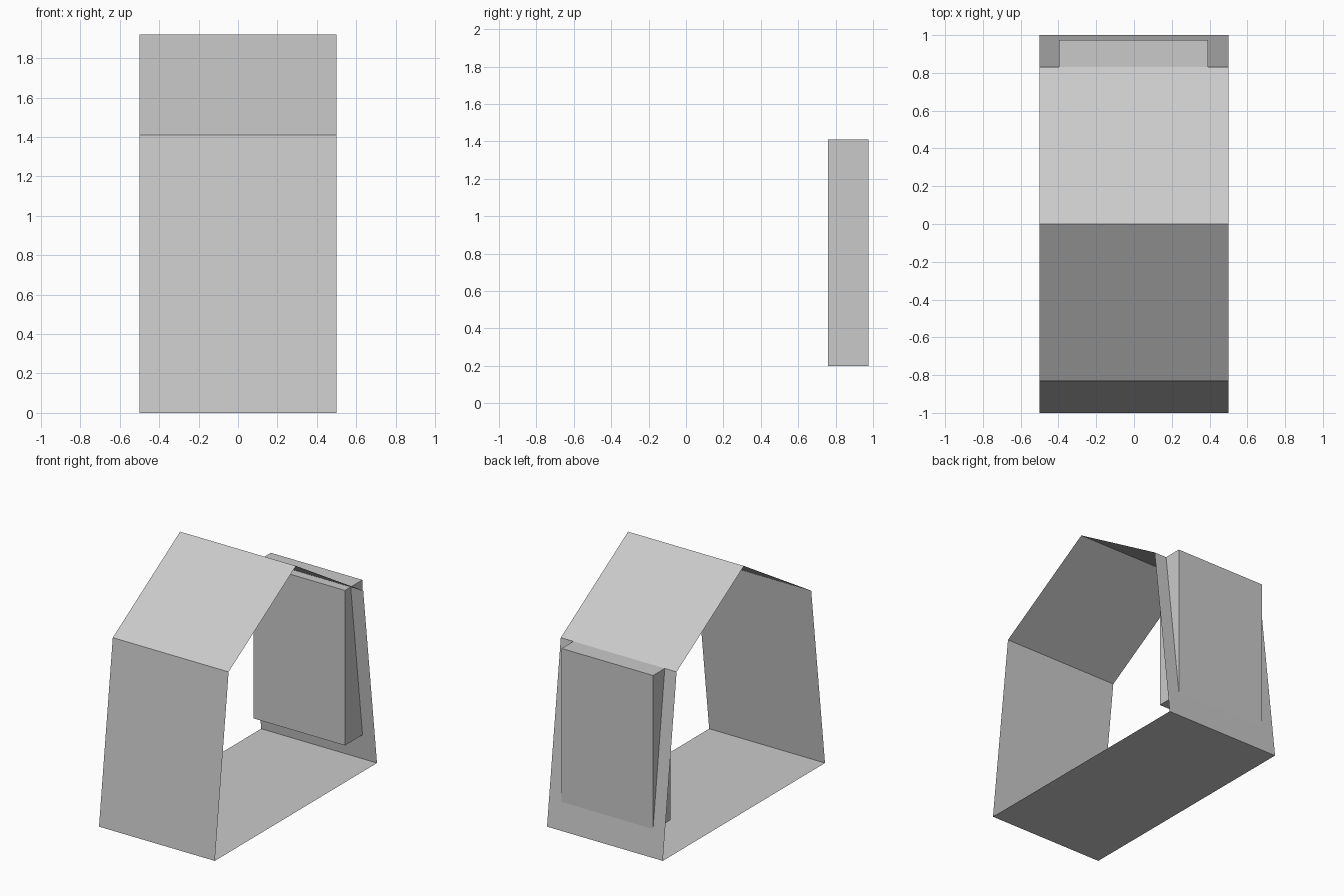
import bpy, bmesh

if "Cube" in bpy.data.objects:
    bpy.data.objects.remove(bpy.data.objects["Cube"])

grey = bpy.data.materials.new("light grey")
grey.diffuse_color = (0.59, 0.59, 0.59, 1)
grey.use_nodes = True
grey.node_tree.nodes["Principled BSDF"].inputs["Base Color"].default_value = grey.diffuse_color


def add_object(name, bm):
    bmesh.ops.recalc_face_normals(bm, faces=bm.faces)
    mesh = bpy.data.meshes.new(name)
    bm.to_mesh(mesh)
    bm.free()
    mesh.materials.append(grey)
    obj = bpy.data.objects.new(name, mesh)
    bpy.context.collection.objects.link(obj)
    return obj


# Thin house-shaped shell, open at both x ends
profile = [(-1, 0), (1, 0), (0.83, 1.41), (0, 1.92), (-0.83, 1.41)]
bm = bmesh.new()
rings = [[bm.verts.new((x, y, z)) for y, z in profile] for x in (-0.5, 0.5)]
for i in range(len(profile)):
    j = (i + 1) % len(profile)
    # wound so that every face points outwards
    bm.faces.new((rings[0][i], rings[0][j], rings[1][j], rings[1][i]))
add_object("house_shell", bm)

# Upright block set through the leaning back wall
bm = bmesh.new()
bmesh.ops.create_cube(bm, size=1)
bmesh.ops.scale(bm, vec=(0.79, 0.215, 1.21), verts=bm.verts)
bmesh.ops.translate(bm, vec=(-0.003, 0.867, 0.805), verts=bm.verts)
add_object("back_wall_block", bm)
